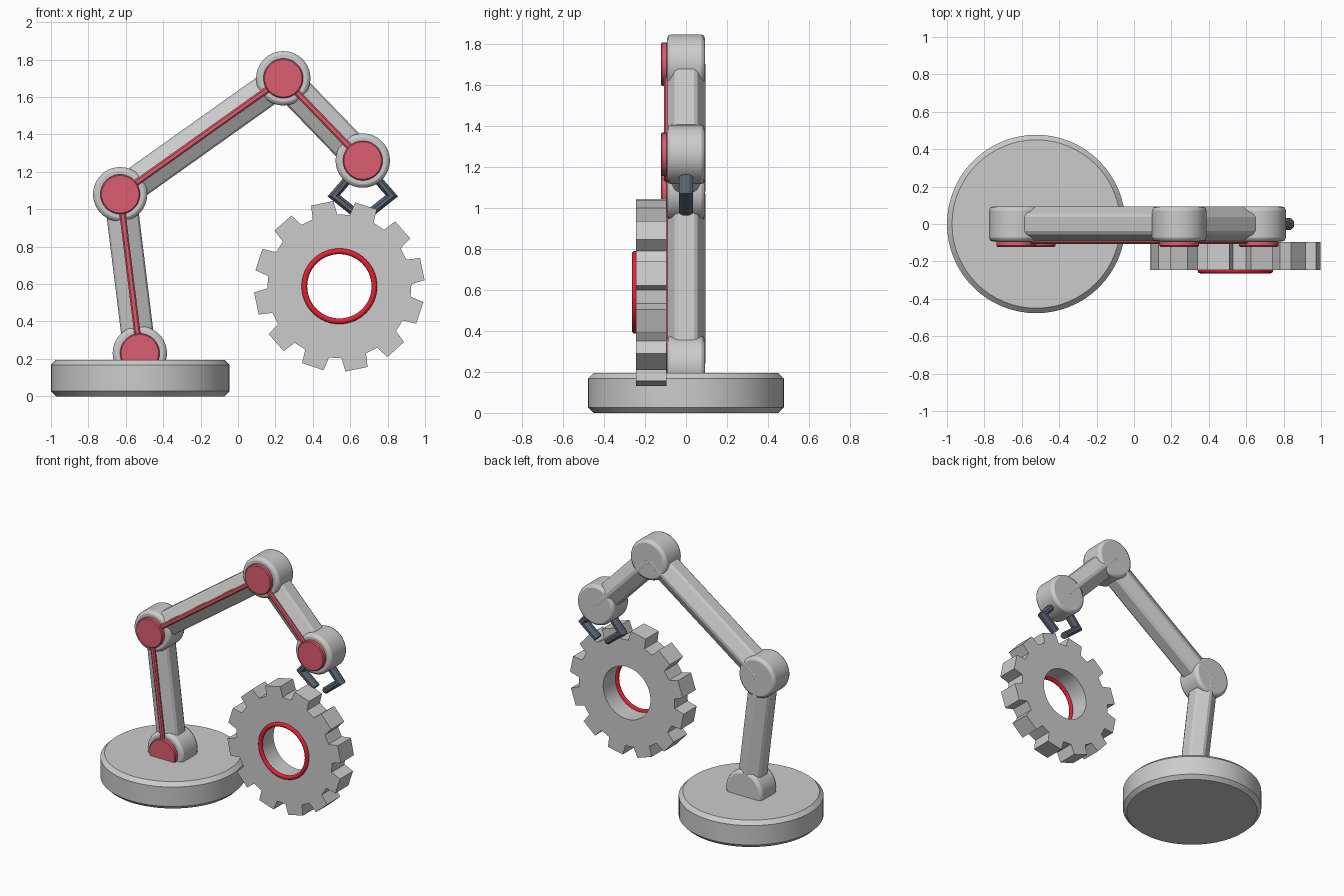
import bpy, bmesh
from math import sin, cos, radians, pi
from mathutils import Vector, Matrix

if "Cube" in bpy.data.objects:
    bpy.data.objects.remove(bpy.data.objects["Cube"])


def material(name, rgb):
    m = bpy.data.materials.new(name)
    m.diffuse_color = (*rgb, 1)
    m.use_nodes = True
    m.node_tree.nodes["Principled BSDF"].inputs["Base Color"].default_value = m.diffuse_color
    return m


ACCENT = material("accent_red", (0.72, 0.11, 0.16))
RING = material("ring_red", (0.78, 0.015, 0.035))
STEEL = material("dark_steel", (0.10, 0.125, 0.16))


def finish(name, bm, mat=None, smooth=True, bevel=0, segments=1):
    bmesh.ops.recalc_face_normals(bm, faces=bm.faces)
    me = bpy.data.meshes.new(name)
    bm.to_mesh(me)
    bm.free()
    ob = bpy.data.objects.new(name, me)
    bpy.context.collection.objects.link(ob)
    if mat:
        me.materials.append(mat)
    if bevel:
        b = ob.modifiers.new("bevel", 'BEVEL')
        b.width, b.segments, b.limit_method = bevel, segments, 'ANGLE'
        b.angle_limit = radians(40)
    if smooth:
        bpy.context.view_layer.objects.active = ob
        ob.select_set(True)
        bpy.ops.object.shade_smooth_by_angle(angle=radians(25))
        ob.select_set(False)
    return ob


def disc(name, centre, r, depth, axis='Y', mat=None, bevel=0.0, segments=1):
    bm = bmesh.new()
    rot = Matrix.Rotation(pi / 2, 4, 'X') if axis == 'Y' else Matrix()
    bmesh.ops.create_cone(bm, cap_ends=True, segments=64, radius1=r, radius2=r,
                          depth=depth, matrix=Matrix.Translation(centre) @ rot)
    return finish(name, bm, mat, True, bevel, segments)


def sweep(name, path, section, mat=None, bevel=0.0):
    """Sweep a (in-plane, y) section along a mitred path in the xz plane."""
    pts = [Vector((x, 0, z)) for x, z in path]
    bm, rings = bmesh.new(), []
    for i, p in enumerate(pts):
        a = (p - pts[i - 1]).normalized() if i else None
        b = (pts[i + 1] - p).normalized() if i < len(pts) - 1 else None
        a, b = a or b, b or a
        t = (a + b).normalized()
        side = Vector((t.z, 0, -t.x)) / t.dot(a)
        rings.append([bm.verts.new(p + side * u + Vector((0, v, 0))) for u, v in section])
    n = len(section)
    for r, s in zip(rings, rings[1:]):
        for k in range(n):
            bm.faces.new((r[k], r[(k + 1) % n], s[(k + 1) % n], s[k]))
    bm.faces.new(rings[0])
    bm.faces.new(rings[-1])
    return finish(name, bm, mat, False, bevel)


# Round base
disc("base", (-0.523, 0, 0.0975), 0.477, 0.195, 'Z', bevel=0.027)

# Joints with red caps
joints = [(-0.525, 0.23), (-0.63, 1.08), (0.242, 1.70), (0.667, 1.26)]
for i, (x, z) in enumerate(joints):
    disc(f"joint_{i}", (x, 0, z), 0.145, 0.186, bevel=0.02, segments=2)
    disc(f"joint_cap_{i}", (x, -0.105, z), 0.106, 0.034, mat=ACCENT, bevel=0.006)

# Hexagonal arm links with a red strip along the front ridge
hexagon = [(0.1 * sin(k * pi / 3), 0.1 * cos(k * pi / 3)) for k in range(6)]
strip = [(-0.017, -0.08), (-0.017, -0.1), (-0.009, -0.107),
         (0.009, -0.107), (0.017, -0.1), (0.017, -0.08)]
for i in range(3):
    ends = joints[i:i + 2]
    sweep(f"arm_link_{i}", ends, hexagon, bevel=0.012)
    sweep(f"arm_strip_{i}", ends, strip, ACCENT)

# Gripper fingers
octagon = [(0.025 * cos((k + .5) * pi / 4), 0.036 * sin((k + .5) * pi / 4)) for k in range(8)]
for name, s in (("left", -1), ("right", 1)):
    sweep(f"gripper_finger_{name}",
          [(0.667 + s * 0.07, 1.17), (0.667 + s * 0.155, 1.072), (0.667 + s * 0.04, 0.98)],
          octagon, STEEL)

# Gear: toothed outline bridged to the round hole
GX, GZ, TEETH, HOLE = 0.542, 0.588, 12, 0.19
outer, inner = [], []
for k in range(TEETH):
    base = radians(101.7 + 360 / TEETH * k)
    for da, r in ((-10, 0.385), (-7.6, 0.457), (7.6, 0.457), (10, 0.385)):
        a = base + radians(da)
        outer.append((GX + r * cos(a), GZ + r * sin(a)))
        h = base + radians({-10: -11.25, -7.6: -3.75, 7.6: 3.75, 10: 11.25}[da])
        inner.append((GX + HOLE * cos(h), GZ + HOLE * sin(h)))
bm = bmesh.new()
loops = [[bm.verts.new((x, y, z)) for x, z in outline]
         for outline, y in ((outer, -0.245), (outer, -0.095), (inner, -0.095), (inner, -0.245))]
n = len(outer)
for j in range(4):
    p, q = loops[j], loops[(j + 1) % 4]
    for k in range(n):
        bm.faces.new((p[k], p[(k + 1) % n], q[(k + 1) % n], q[k]))
finish("gear", bm, smooth=True)

# Red ring around the gear hole
bpy.ops.mesh.primitive_torus_add(major_radius=0.187, minor_radius=0.015, major_segments=64,
                                 minor_segments=12, location=(GX, -0.249, GZ),
                                 rotation=(pi / 2, 0, 0))
ring = bpy.context.object
ring.name = "gear_ring"
ring.data.materials.append(RING)
bpy.ops.object.shade_smooth()
